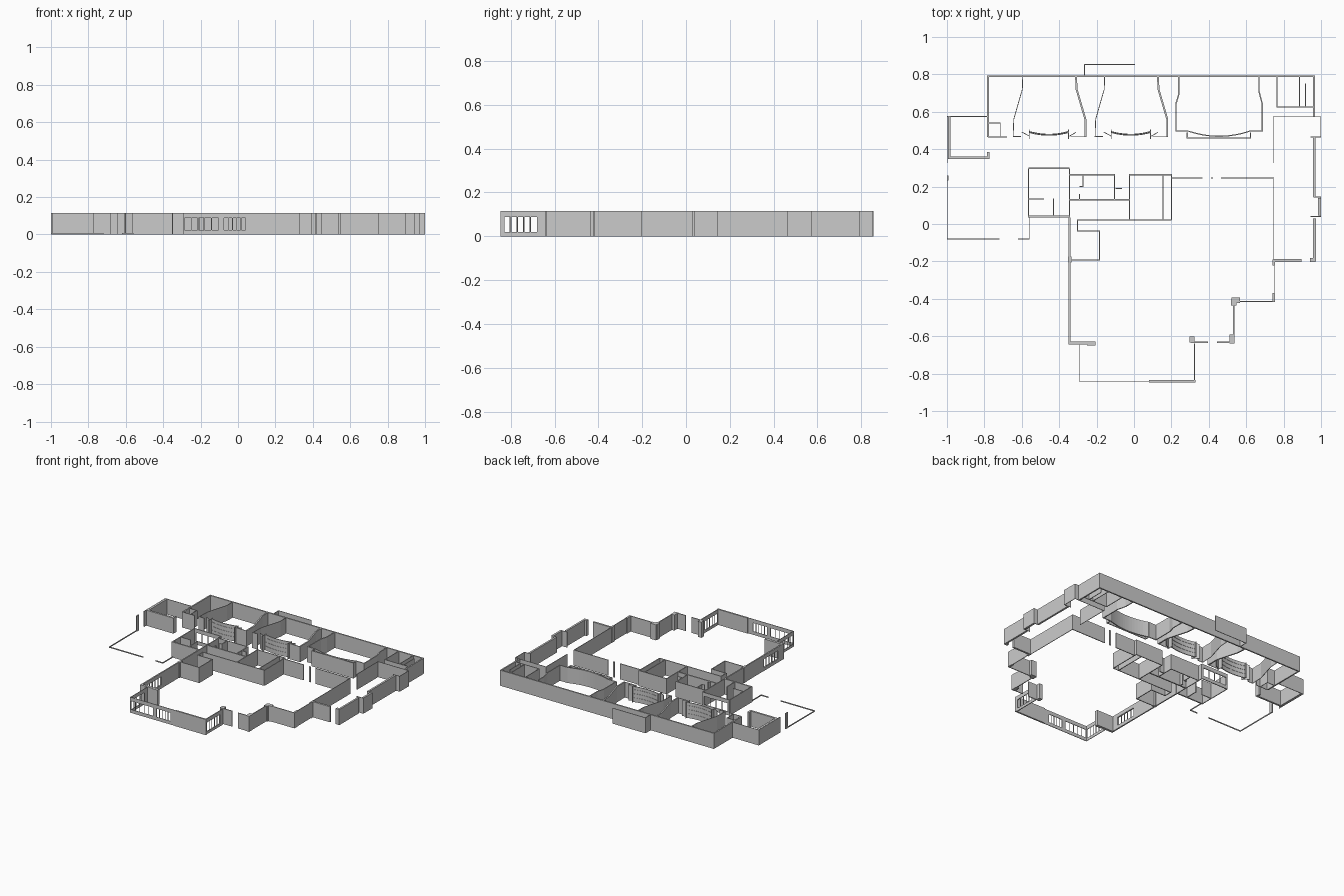
import bpy, bmesh, math
from mathutils import Vector

if "Cube" in bpy.data.objects:
    bpy.data.objects.remove(bpy.data.objects["Cube"])

H = 0.115          # wall height
THIN, MID, THICK = 0.004, 0.008, 0.014


def finish(name, bm):
    bmesh.ops.recalc_face_normals(bm, faces=bm.faces)
    me = bpy.data.meshes.new(name)
    bm.to_mesh(me)
    bm.free()
    ob = bpy.data.objects.new(name, me)
    bpy.context.collection.objects.link(ob)
    return ob


def add_path(bm, pts, t, z0=0.0, z1=H):
    """Mitred wall of thickness t along a polyline."""
    pts = [Vector(p) for p in pts]
    dirs = [(b - a).normalized() for a, b in zip(pts, pts[1:])]
    rings = []
    for i, p in enumerate(pts):
        d0, d1 = dirs[max(i - 1, 0)], dirs[min(i, len(dirs) - 1)]
        n0, n1 = Vector((-d0.y, d0.x)), Vector((-d1.y, d1.x))
        m = (n0 + n1).normalized()
        off = m * (t / 2 / max(m.dot(n0), 0.3))
        a, b = p + off, p - off
        rings.append([bm.verts.new((q.x, q.y, z)) for q, z in
                      ((a, z0), (b, z0), (b, z1), (a, z1))])
    for r, s in zip(rings, rings[1:]):
        for k in range(4):
            bm.faces.new((r[k], r[(k + 1) % 4], s[(k + 1) % 4], s[k]))
    bm.faces.new(rings[0])
    bm.faces.new(rings[-1])


def walls(name, t, paths, z0=0.0, z1=H):
    bm = bmesh.new()
    for p in paths:
        add_path(bm, p, t, z0, z1)
    return finish(name, bm)


def window_wall(name, a, b, t, openings, bars=5, sill=0.025, head=0.087):
    """Straight wall with openings (start, end as fractions) split by mullions."""
    a, b = Vector(a), Vector(b)
    at = lambda f: a.lerp(b, f)
    bm = bmesh.new()
    add_path(bm, (a, b), t, 0, sill)
    add_path(bm, (a, b), t, head, H)
    f = 0
    for s, e in openings + [(1, 1)]:
        if s - f > 0.001:
            add_path(bm, (at(f), at(s)), t, sill, head)
        f = e
        w = 0.002 / (b - a).length
        for i in range(1, bars):
            if e > s:
                m = s + (e - s) * i / bars
                add_path(bm, (at(m - w), at(m + w)), t * 0.6, sill, head)
    return finish(name, bm)


def arc(x0, x1, y, sag, n=12):
    c, h = (x0 + x1) / 2, (x1 - x0) / 2
    return [(c + h * u, y - sag * (1 - u * u)) for u in
            (2 * i / n - 1 for i in range(n + 1))]


# Outer shell along the back and sides
walls("back_shell", 0.01, [
    [(-.78, .465), (-.78, .79), (.963, .79), (.963, .575)]])
walls("back_bump", THIN, [[(-.265, .79), (-.265, .853), (.005, .853)]])
walls("west_room_thick", THICK, [
    [(-.988, .575), (-.988, .355), (-.78, .355), (-.78, .385)]])
walls("west_room_thin", THIN, [
    [(-.78, .575), (-.998, .575), (-.998, .325)],
    [(-.775, .54), (-.715, .54), (-.715, .465)],
    [(-.78, .465), (-.68, .465)]])
walls("terrace_post", 0.008, [[(-.996, .26), (-.996, .232)]])
walls("terrace_kerb", THIN, [
    [(-.998, .24), (-.998, -.08), (-.72, -.08)],
    [(-.62, -.08), (-.56, -.08), (-.56, .035)]], 0, 0.008)

# Two matching auditoriums with curved rear walls
for k, dx in enumerate((0.0, 0.438)):
    s = lambda pts: [(x + dx, y) for x, y in pts]
    n = str(k + 1)
    walls("auditorium_left_wall_" + n, THIN, [
        s([(-.595, .79), (-.597, .72), (-.643, .56), (-.646, .465)])])
    walls("auditorium_right_wall_" + n, 0.01, [
        s([(-.31, .79), (-.307, .72), (-.26, .56), (-.26, .465)])])
    walls("auditorium_vestibules_" + n, THIN, [
        s([(-.646, .468), (-.605, .468)]), s([(-.6, .492), (-.56, .47)]),
        s([(-.56, .505), (-.56, .455)]), s([(-.35, .505), (-.35, .455)]),
        s([(-.345, .47), (-.31, .49)]), s([(-.34, .467), (-.26, .467)])])
    curve = arc(-.56 + dx, -.35 + dx, .492, .015)
    walls("auditorium_curved_wall_" + n, 0.006, [curve])
    for j, z in enumerate((0.03, 0.06, 0.09)):
        walls("curved_wall_band_%s_%d" % (n, j), 0.01, [curve], z, z + 0.003)

# Large auditorium
walls("large_auditorium_sides", 0.007, [
    [(.24, .79), (.24, .695), (.225, .645), (.225, .497), (.29, .497)],
    [(.668, .79), (.668, .71), (.685, .645), (.685, .497), (.62, .497)]])
walls("large_auditorium_curved_wall", 0.006, [arc(.29, .62, .497, .028, 16)])
walls("large_auditorium_box", 0.006, [
    [(.285, .49), (.285, .46), (.622, .46), (.622, .49)]])

# North-east service rooms
walls("service_rooms", 0.005, [
    [(.765, .79), (.765, .625), (.96, .625)],
    [(.885, .79), (.885, .625)], [(.917, .75), (.917, .625)]])

# East wing
walls("east_wing_thin", THIN, [
    [(.745, .325), (.745, .573), (.998, .573), (.998, .465), (.945, .465)],
    [(.745, .25), (.745, -.22)], [(.75, -.22), (.75, -.375)],
    [(.96, .145), (.998, .145), (.998, .04), (.945, .04)]])
walls("east_wing_thick", THICK, [
    [(.963, .465), (.963, .145)], [(.965, .03), (.965, -.2)],
    [(.745, -.195), (.895, -.195)], [(.992, .14), (.992, .045)],
    [(.748, -.19), (.748, -.222)], [(.748, -.37), (.748, -.418)]])
walls("east_corner_post", 0.02, [[(.942, -.193), (.97, -.193)]])

# Stepped front-right facade with pillars
walls("stepped_facade", 0.006, [
    [(.755, -.415), (.533, -.415), (.533, -.632), (.445, -.632)],
    [(.305, -.632), (.395, -.632)]])
walls("facade_pillars", 0.028, [
    [(.522, -.408), (.568, -.408)], [(.524, -.592), (.524, -.638)],
    [(.31, -.602), (.31, -.634)], [(.533, -.4), (.533, -.435)]])

# Projecting front bay with windows
window_wall("front_bay_windows", (-.29, -.843), (.08, -.843), THIN,
            [(.01, .5), (.58, .89)], bars=5)
walls("front_bay_solid", 0.012, [[(.08, -.841), (.33, -.841)]])
window_wall("bay_right_windows", (.324, -.64), (.324, -.84), 0.006,
            [(.2, .94)], sill=0.02)
window_wall("bay_left_windows", (-.29, -.64), (-.29, -.845), THIN,
            [(.2, .94)], sill=0.02)
walls("front_left_corner", 0.018, [[(-.35, -.636), (-.205, -.636)]])
walls("front_left_corner_tip", 0.022, [[(-.25, -.639), (-.205, -.639)]])

# West wall of the hall
window_wall("hall_west_windows", (-.345, -.4), (-.345, -.635), 0.01,
            [(.05, .75)])
walls("hall_west_wall", 0.009, [[(-.345, .035), (-.345, -.4)]])
walls("hall_west_pier", 0.018, [[(-.343, -.175), (-.343, -.205)]])

# Core rooms
window_wall("kiosk_window_wall", (-.565, .298), (-.345, .298), 0.006,
            [(.06, .94)], bars=4)
walls("kiosk_walls", 0.006, [
    [(-.565, .298), (-.565, .04)], [(-.345, .298), (-.345, .03)],
    [(-.565, .133), (-.48, .133)], [(-.43, .135), (-.43, .045)]])
walls("kiosk_front_wall", 0.01, [[(-.568, .04), (-.345, .04)]])
walls("core_rooms", 0.006, [
    [(-.345, .263), (-.105, .263), (-.105, .13)],
    [(-.272, .263), (-.272, .2), (-.292, .2)], [(-.292, .16), (-.292, .13)],
    [(-.1, .19), (-.065, .19)],
    [(-.025, .022), (-.025, .263), (.2, .263), (.2, .022)],
    [(.155, .263), (.155, .022)],
    [(.2, .022), (-.303, .022), (-.303, -.037), (-.184, -.037),
     (-.184, -.192), (-.345, -.192)]])
walls("core_cross_wall", 0.009, [[(-.345, .13), (-.025, .13)]])

# Lobby partition with door gaps
walls("lobby_partition", 0.006, [
    [(.2, .246), (.365, .246)], [(.412, .246), (.422, .246)],
    [(.465, .246), (.745, .246)]])
